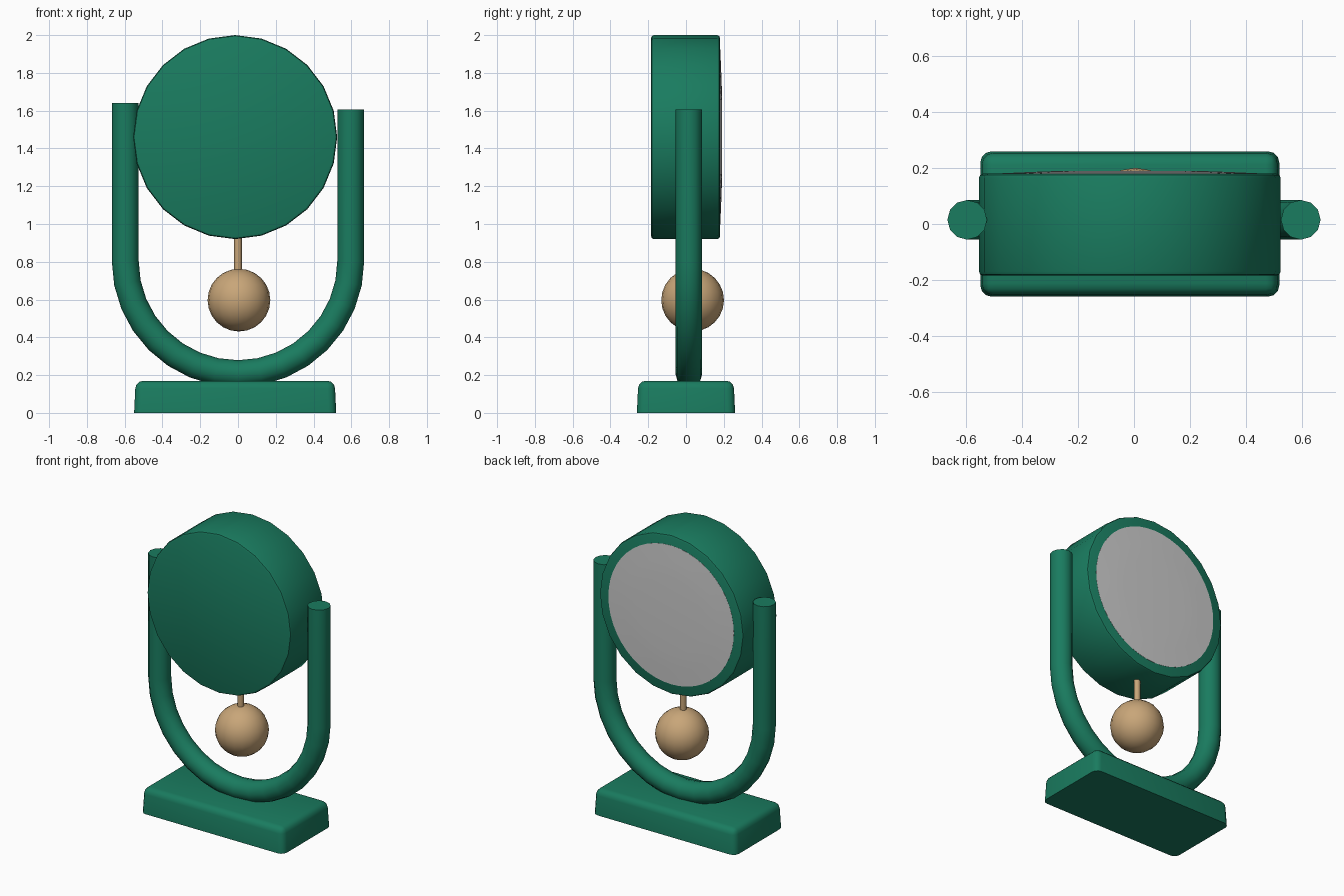
import bpy, math

if "Cube" in bpy.data.objects:
    bpy.data.objects.remove(bpy.data.objects["Cube"])

def material(name, rgb):
    m = bpy.data.materials.new(name)
    m.diffuse_color = (*rgb, 1)
    m.use_nodes = True
    m.node_tree.nodes["Principled BSDF"].inputs["Base Color"].default_value = m.diffuse_color
    return m

GREEN = material("green_paint", (0.01, 0.20, 0.115))
TAN = material("tan_wood", (0.58, 0.38, 0.19))

def finish(name, mat=None, angle=40):
    ob = bpy.context.object
    ob.name = name
    if mat:
        ob.data.materials.clear()
        ob.data.materials.append(mat)
    bpy.ops.object.shade_smooth_by_angle(angle=math.radians(angle))
    return ob

def bevel(ob, width, segments, angle=50):
    b = ob.modifiers.new("bevel", 'BEVEL')
    b.width, b.segments = width, segments
    b.limit_method, b.angle_limit = 'ANGLE', math.radians(angle)
    bpy.ops.object.modifier_apply(modifier=b.name)

# base: rounded block, upper edges and corners softened, bottom rim sharp
bpy.ops.mesh.primitive_cube_add(size=1, location=(-0.015, 0, 0.085))
base = bpy.context.object
base.scale = (1.07, 0.52, 0.17)
bpy.ops.object.transform_apply(scale=True, location=True)
for v in base.data.vertices:
    if v.co.z > 0.1:
        v.co.x = -0.015 + (v.co.x + 0.015) * 0.985
        v.co.y *= 0.97
weights = base.data.attributes.new("bevel_weight_edge", 'FLOAT', 'EDGE')
for e in base.data.edges:
    low = all(base.data.vertices[i].co.z < 0.01 for i in e.vertices)
    weights.data[e.index].value = 0 if low else 1
b = base.modifiers.new("bevel", 'BEVEL')
b.width, b.segments, b.limit_method = 0.04, 3, 'WEIGHT'
bpy.ops.object.modifier_apply(modifier=b.name)
finish("base", GREEN)

# U-shaped yoke: tube swept along two uprights joined by a half circle
R, zc = 0.597, 0.805
path = [(-R, 1.64)]
path += [(-R * math.cos(math.pi * i / 16), zc - R * math.sin(math.pi * i / 16)) for i in range(17)]
path += [(R, 1.605)]
cu = bpy.data.curves.new("yoke", 'CURVE')
cu.dimensions = '3D'
cu.bevel_depth, cu.bevel_resolution, cu.use_fill_caps = 0.071, 4, True
sp = cu.splines.new('POLY')
sp.points.add(len(path) - 1)
for p, (x, z) in zip(sp.points, path):
    p.co = (x, 0.015, z, 1)
yoke = bpy.data.objects.new("yoke", cu)
bpy.context.collection.objects.link(yoke)
bpy.ops.object.select_all(action='DESELECT')
yoke.select_set(True)
bpy.context.view_layer.objects.active = yoke
bpy.ops.object.convert(target='MESH')
finish("yoke", GREEN)

# drum housing: 24-sided cylinder lying along y
bpy.ops.mesh.primitive_cylinder_add(vertices=24, radius=0.54, depth=0.365,
                                    location=(-0.015, -0.0025, 1.46), rotation=(math.pi / 2, 0, 0))
drum = bpy.context.object
bevel(drum, 0.015, 2)
finish("drum", GREEN)

# face plate on the back: slightly domed grey disc
rings, n = [(0.47, 0.17), (0.47, 0.181), (0.36, 0.186), (0.25, 0.19)], 48
verts = [(-0.015 + r * math.cos(2 * math.pi * i / n), y, 1.46 + r * math.sin(2 * math.pi * i / n))
         for r, y in rings for i in range(n)]
faces = [(k * n + i, (k + 1) * n + i, (k + 1) * n + (i + 1) % n, k * n + (i + 1) % n)
         for k in range(len(rings) - 1) for i in range(n)]
faces.append(tuple(reversed(range(3 * n, 4 * n))))
faces.append(tuple(range(n)))
me = bpy.data.meshes.new("face_plate")
me.from_pydata(verts, [], faces)
plate = bpy.data.objects.new("face_plate", me)
bpy.context.collection.objects.link(plate)
bpy.ops.object.select_all(action='DESELECT')
plate.select_set(True)
bpy.context.view_layer.objects.active = plate
bpy.ops.object.mode_set(mode='EDIT')
bpy.ops.mesh.select_all(action='SELECT')
bpy.ops.mesh.normals_make_consistent(inside=False)
bpy.ops.object.mode_set(mode='OBJECT')
finish("face_plate")

# pendulum: rod and ball hanging under the drum
bpy.ops.mesh.primitive_cylinder_add(vertices=12, radius=0.02, depth=0.26, location=(0, 0.03, 0.85))
finish("pendulum_rod", TAN)
bpy.ops.mesh.primitive_uv_sphere_add(segments=20, ring_count=12, radius=0.166, location=(0.005, 0.035, 0.597))
finish("pendulum_ball", TAN)
